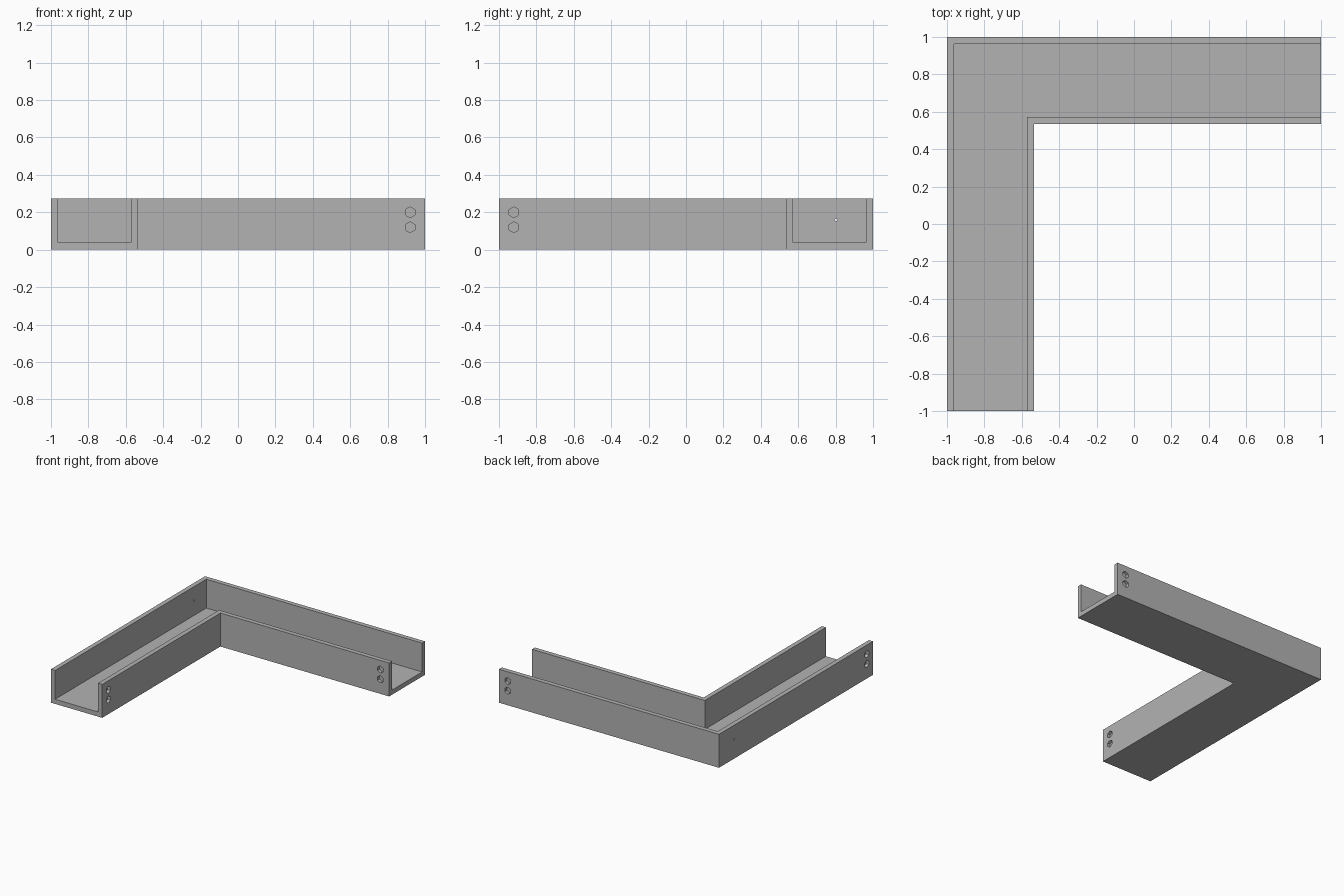
import bpy, bmesh, math
from mathutils import Matrix, Vector

if "Cube" in bpy.data.objects:
    bpy.data.objects.remove(bpy.data.objects["Cube"])

HEIGHT, WIDTH, WALL = 0.275, 0.466, 0.038

grey = bpy.data.materials.new("grey")
grey.diffuse_color = (0.45, 0.45, 0.45, 1)
grey.use_nodes = True
grey.node_tree.nodes["Principled BSDF"].inputs["Base Color"].default_value = grey.diffuse_color


def make_object(name, bm):
    bmesh.ops.recalc_face_normals(bm, faces=bm.faces)
    mesh = bpy.data.meshes.new(name)
    bm.to_mesh(mesh)
    bm.free()
    mesh.materials.append(grey)
    obj = bpy.data.objects.new(name, mesh)
    bpy.context.collection.objects.link(obj)
    return obj


# U-shaped section (distance from outer side, height) swept round a mitred corner
section = [(0, 0), (WIDTH, 0), (WIDTH, HEIGHT), (WIDTH - WALL, HEIGHT),
           (WIDTH - WALL, WALL), (WALL, WALL), (WALL, HEIGHT), (0, HEIGHT)]
bm = bmesh.new()
rings = []
for station in range(3):
    ring = []
    for d, z in section:
        x, y = [(-1 + d, -1), (-1 + d, 1 - d), (1, 1 - d)][station]
        ring.append(bm.verts.new((x, y, z)))
    rings.append(ring)
n = len(section)
for a, b in zip(rings, rings[1:]):
    for i in range(n):
        j = (i + 1) % n
        bm.faces.new((a[i], a[j], b[j], b[i]))
bm.faces.new(rings[0])
bm.faces.new(rings[-1])
channel = make_object("corner_channel", bm)

# Cutter: blind hexagonal sockets near both ends and one small pin hole
cut = bmesh.new()


def add_hole(center, axis, radius, depth):
    turn = Vector((0, 0, 1)).rotation_difference(Vector(axis)).to_matrix().to_4x4()
    # put a hexagon corner at the top
    spin = Matrix.Rotation(0 if axis[1] else math.pi / 2, 4, 'Z')
    bmesh.ops.create_cone(cut, cap_ends=True, segments=6, radius1=radius,
                          radius2=radius, depth=depth,
                          matrix=Matrix.Translation(center) @ turn @ spin)


SOCKET = 0.025
for z in (0.12, 0.20):
    for side in (1.0, 1.0 - WIDTH):
        add_hole((0.92, side, z), (0, 1, 0), 0.029, 2 * SOCKET)
        add_hole((-side, -0.92, z), (1, 0, 0), 0.029, 2 * SOCKET)
add_hole((-1 + WALL / 2, 0.803, 0.16), (1, 0, 0), 0.007, 3 * WALL)
cutter = make_object("hole_cutter", cut)
cutter.hide_render = True
cutter.hide_set(True)

holes = channel.modifiers.new("holes", 'BOOLEAN')
holes.operation = 'DIFFERENCE'
holes.solver = 'EXACT'
holes.object = cutter
